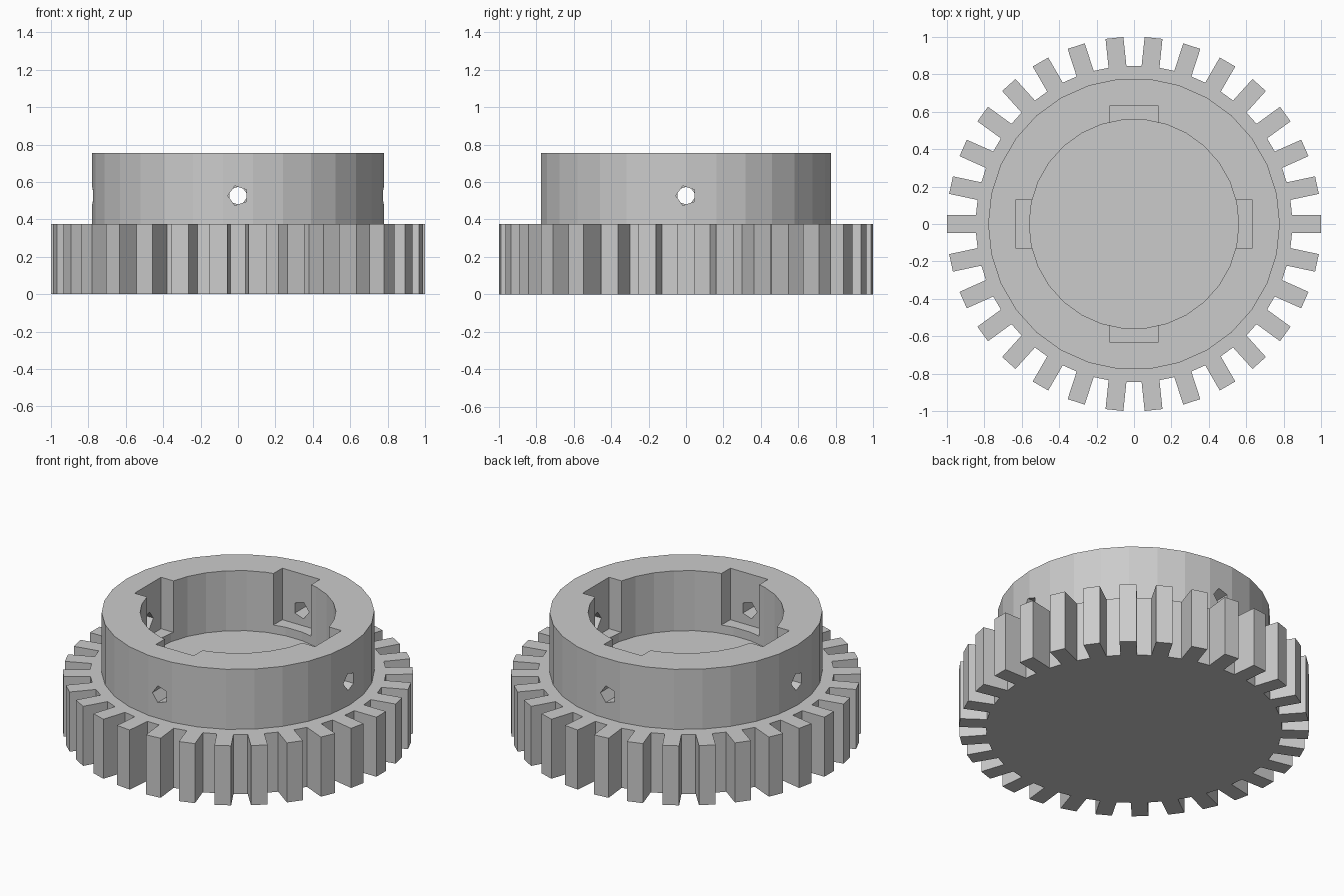
import bpy, bmesh
from math import cos, sin, tan, pi, radians
from mathutils import Matrix, Vector

cube = bpy.data.objects.get("Cube")
if cube:
    bpy.data.objects.remove(cube, do_unlink=True)

SIDES = 30                      # teeth, and facets of every round wall
STEP = 2 * pi / SIDES
GEAR_TOP, COLLAR_TOP = 0.376, 0.755
ROOT, TIP, HALF_TOOTH = 0.85, 1.0, 0.048
OUTER, INNER = 0.78, 0.56

grey = bpy.data.materials.new("plain grey")
grey.use_nodes = True
colour = (0.6, 0.6, 0.6, 1)
grey.diffuse_color = colour
grey.node_tree.nodes["Principled BSDF"].inputs["Base Color"].default_value = colour


def make_object(name, bm):
    bmesh.ops.recalc_face_normals(bm, faces=bm.faces)
    mesh = bpy.data.meshes.new(name)
    bm.to_mesh(mesh)
    bm.free()
    mesh.materials.append(grey)
    obj = bpy.data.objects.new(name, mesh)
    bpy.context.collection.objects.link(obj)
    return obj


def spin_z(angle):
    return Matrix.Rotation(angle, 4, "Z")


# Toothed disc: outline of straight teeth, extruded upwards
bm = bmesh.new()
root_x = (ROOT * cos(STEP / 2) - HALF_TOOTH * sin(STEP / 2)) / cos(STEP / 2)
tooth = [(root_x, -HALF_TOOTH), (TIP, -HALF_TOOTH), (TIP, HALF_TOOTH), (root_x, HALF_TOOTH)]
outline = [bm.verts.new(spin_z(i * STEP) @ Vector((x, y, 0)))
           for i in range(SIDES) for x, y in tooth]
face = bm.faces.new(outline)
top = bmesh.ops.extrude_face_region(bm, geom=[face])["geom"]
bmesh.ops.translate(bm, vec=(0, 0, GEAR_TOP),
                    verts=[v for v in top if isinstance(v, bmesh.types.BMVert)])
make_object("toothed_disc", bm)

# Collar: rectangular section carried round in flat facets
bm = bmesh.new()
section = [(INNER, GEAR_TOP), (OUTER, GEAR_TOP), (OUTER, COLLAR_TOP), (INNER, COLLAR_TOP)]
rings = [[bm.verts.new(spin_z(i * STEP) @ Vector((r, 0, z))) for r, z in section]
         for i in range(SIDES)]
for i in range(SIDES):
    a, b = rings[i - 1], rings[i]
    for k in range(4):
        bm.faces.new((a[k - 1], a[k], b[k], b[k - 1]))
collar = make_object("collar", bm)

# Cutter for the four nut slots in the bore
bm = bmesh.new()
for q in range(4):
    bmesh.ops.create_cube(bm, size=1, matrix=spin_z(q * pi / 2)
                          @ Matrix.Translation((0.515, 0, 0.68))
                          @ Matrix.Diagonal((0.23, 0.264, 0.5, 1)))
slots = make_object("slot_cutter", bm)

# Cutter for the four five-sided screw holes
bm = bmesh.new()
for q in range(4):
    ends = []
    for x in (0.4, 0.95):
        ends.append([bm.verts.new(spin_z(q * pi / 2) @ Vector(
            (x, -0.055 * cos(k * 2 * pi / 5), 0.527 + 0.055 * sin(k * 2 * pi / 5))))
            for k in range(5)])
    for end in ends:
        bm.faces.new(end)
    for k in range(5):
        bm.faces.new((ends[0][k - 1], ends[0][k], ends[1][k], ends[1][k - 1]))
holes = make_object("hole_cutter", bm)

# Cut the collar, keep the result and drop the cutters
for cutter in (slots, holes):
    cutter.hide_render = True
    cut = collar.modifiers.new(cutter.name, "BOOLEAN")
    cut.operation = "DIFFERENCE"
    cut.solver = "EXACT"
    cut.object = cutter
graph = bpy.context.evaluated_depsgraph_get()
collar_mesh = bpy.data.meshes.new_from_object(collar.evaluated_get(graph))
collar.modifiers.clear()
collar.data = collar_mesh
for cutter in (slots, holes):
    bpy.data.objects.remove(cutter, do_unlink=True)
